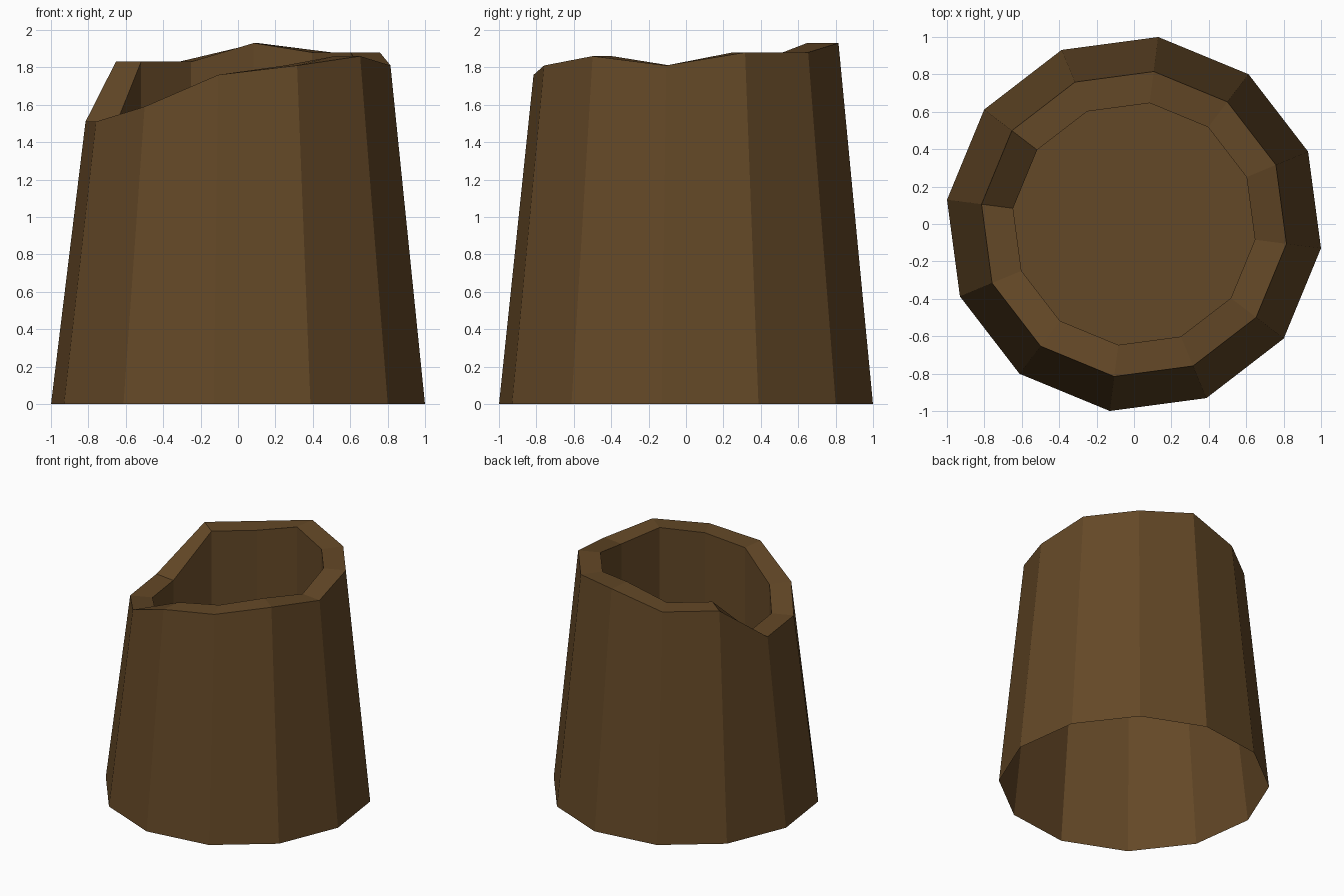
import bpy, bmesh
from math import cos, sin, radians

if "Cube" in bpy.data.objects:
    bpy.data.objects.remove(bpy.data.objects["Cube"])

SIDES = 12
START = radians(-7.4)
# ragged rim height at each corner, counter-clockwise from +x
RIM = [1.81, 1.88, 1.88, 1.93, 1.83, 1.83, 1.51, 1.51, 1.59, 1.76, 1.81, 1.86]
FLOOR = 1.0

bark = bpy.data.materials.new("brown bark")
bark.diffuse_color = (0.127, 0.065, 0.020, 1)
bark.use_nodes = True
bark.node_tree.nodes["Principled BSDF"].inputs["Base Color"].default_value = bark.diffuse_color

bm = bmesh.new()


def ring(radius, heights):
    verts = []
    for i, z in enumerate(heights):
        a = START + radians(360 / SIDES) * i
        verts.append(bm.verts.new((radius * cos(a), radius * sin(a), z)))
    return verts


def bridge(lower, upper):
    for i in range(SIDES):
        j = (i + 1) % SIDES
        bm.faces.new((lower[i], lower[j], upper[j], upper[i]))


# Tapered outer bark (open below), broken rim, hollow and its floor
base = ring(1.008, [0] * SIDES)
outer = ring(0.822, RIM)
inner = ring(0.652, RIM)
floor = ring(0.652, [FLOOR] * SIDES)
for low, high in ((base, outer), (outer, inner), (inner, floor)):
    bridge(low, high)
bm.faces.new(floor)

mesh = bpy.data.meshes.new("hollow_stump")
bm.to_mesh(mesh)
bm.free()
mesh.materials.append(bark)
stump = bpy.data.objects.new("hollow_stump", mesh)
bpy.context.collection.objects.link(stump)
